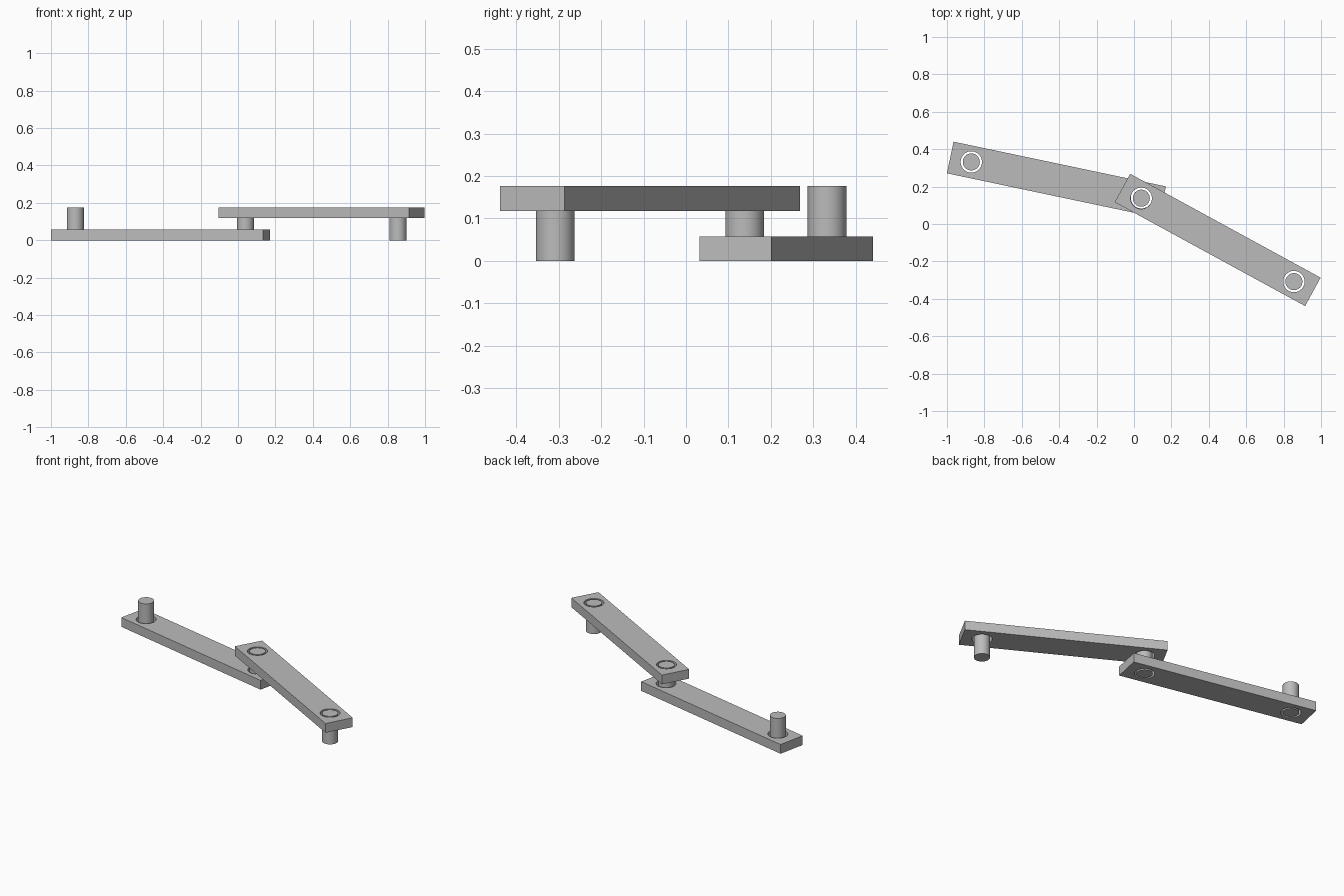
import bpy
from math import cos, sin, pi, radians

if "Cube" in bpy.data.objects:
    bpy.data.objects.remove(bpy.data.objects["Cube"], do_unlink=True)

THICK = 0.058            # bar thickness
HEIGHT = 0.176           # full height of the pins
LENGTH, WIDTH = 1.16, 0.173
REACH = 0.465            # hole distance from the bar centre
PIN_R, HOLE_R = 0.0455, 0.057
SIDES = 48

grey = bpy.data.materials.new("plain grey")
grey.use_nodes = True
colour = (0.5, 0.5, 0.5, 1)
grey.diffuse_color = colour
grey.node_tree.nodes["Principled BSDF"].inputs["Base Color"].default_value = colour


def select_only(ob):
    bpy.ops.object.select_all(action="DESELECT")
    ob.select_set(True)
    bpy.context.view_layer.objects.active = ob


def circle(cx, r):
    return [(cx + r * cos(2 * pi * i / SIDES), r * sin(2 * pi * i / SIDES))
            for i in range(SIDES)]


def bar(name, x, y, z, angle):
    """Flat rectangular link with a round hole near each end."""
    curve = bpy.data.curves.new(name, "CURVE")
    curve.dimensions = "2D"
    curve.fill_mode = "BOTH"
    curve.extrude = THICK / 2
    a, b = LENGTH / 2, WIDTH / 2
    outline = [(-a, -b), (a, -b), (a, b), (-a, b)]
    for loop in (outline, circle(-REACH, HOLE_R), circle(REACH, HOLE_R)):
        spline = curve.splines.new("POLY")
        spline.points.add(len(loop) - 1)
        for point, (px, py) in zip(spline.points, loop):
            point.co = (px, py, 0, 1)
        spline.use_cyclic_u = True
    curve.materials.append(grey)
    ob = bpy.data.objects.new(name, curve)
    bpy.context.collection.objects.link(ob)
    ob.location = (x, y, z + THICK / 2)
    ob.rotation_euler.z = radians(angle)
    select_only(ob)
    bpy.ops.object.convert(target="MESH")
    bpy.ops.object.shade_smooth_by_angle()


def pin(name, x, y):
    """Upright round pin, flush with the outer bar faces."""
    bpy.ops.mesh.primitive_cylinder_add(vertices=SIDES, radius=PIN_R, depth=HEIGHT,
                                        location=(x, y, HEIGHT / 2))
    ob = bpy.context.object
    ob.name = name
    ob.data.materials.append(grey)
    bpy.ops.object.shade_smooth_by_angle()


# Links
bar("lower_bar", -0.415, 0.236, 0, -11.9)
bar("upper_bar", 0.447, -0.085, HEIGHT - THICK, -28.6)

# Pins
pin("right_end_pin", -0.87, 0.332)
pin("middle_pin", 0.039, 0.138)
pin("left_end_pin", 0.855, -0.308)
